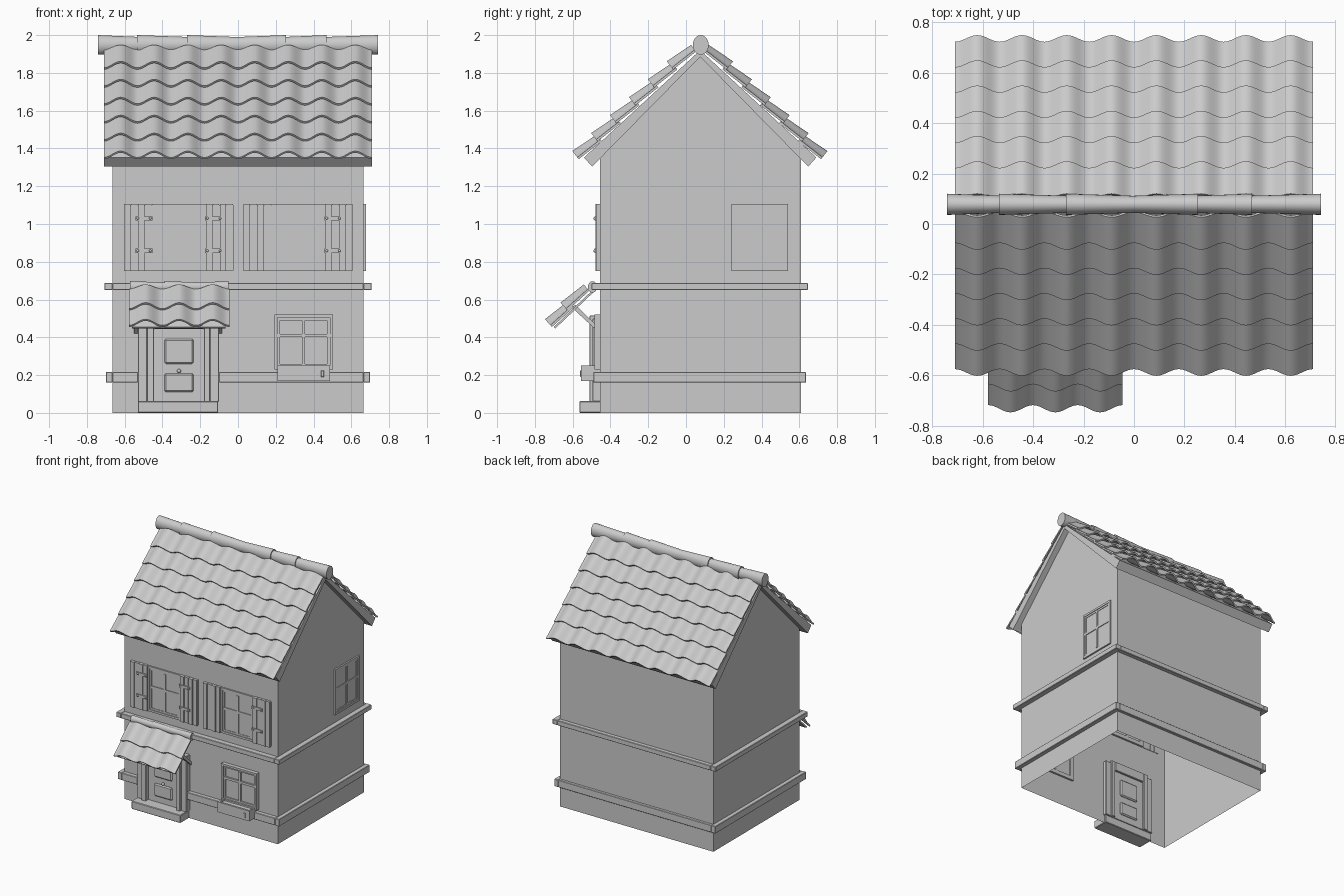
import bpy, bmesh, math
from mathutils import Matrix, Vector

if "Cube" in bpy.data.objects:
    bpy.data.objects.remove(bpy.data.objects["Cube"])

CY = 0.075                      # ridge line in y
WX, YF, YB = 0.665, -0.455, 0.61  # wall planes


def finish(name, bm, smooth=None):
    bmesh.ops.recalc_face_normals(bm, faces=bm.faces)
    me = bpy.data.meshes.new(name)
    bm.to_mesh(me)
    bm.free()
    if smooth:
        me.shade_smooth()
        me.set_sharp_from_angle(angle=math.radians(smooth))
    ob = bpy.data.objects.new(name, me)
    bpy.context.collection.objects.link(ob)
    return ob


def boxes(name, items, bevel=0.0, loc=(0, 0, 0), rz=0.0):
    """One object made of boxes given as x0, x1, y0, y1, z0, z1."""
    bm = bmesh.new()
    for x0, x1, y0, y1, z0, z1 in items:
        m = Matrix.Translation(((x0 + x1) / 2, (y0 + y1) / 2, (z0 + z1) / 2)) @ \
            Matrix.Diagonal((x1 - x0, y1 - y0, z1 - z0, 1))
        bmesh.ops.create_cube(bm, size=1, matrix=m)
    if bevel:
        bmesh.ops.bevel(bm, geom=bm.edges[:], offset=bevel, segments=1, affect='EDGES')
    ob = finish(name, bm)
    ob.location, ob.rotation_euler.z = loc, rz
    return ob


def prism(name, profile, x0, x1):
    """Extrude a closed y,z profile along x."""
    bm = bmesh.new()
    f = bm.faces.new([bm.verts.new((x0, y, z)) for y, z in profile])
    r = bmesh.ops.extrude_face_region(bm, geom=[f])
    bmesh.ops.translate(bm, vec=(x1 - x0, 0, 0),
                        verts=[v for v in r['geom'] if isinstance(v, bmesh.types.BMVert)])
    return finish(name, bm)


def tile_row(name, x0, cols, y, z, tilt, length=0.155, flip=False):
    """Wavy strip of roof tiles; y, z is the underside of its lower edge."""
    pitch, amp, thick, n = 0.1775, 0.043, 0.012, 14
    c, s = math.cos(tilt), math.sin(tilt)
    bm = bmesh.new()
    loops = []
    for i in range(cols * n + 1):
        wave = 0.5 - 0.5 * math.cos(2 * math.pi * i / n)
        loop = []
        for t, h in ((0, 0), (length, 0), (length, thick), (0, thick)):
            k = h + amp * wave * (1 - 0.25 * t / length)
            yy, zz = y + t * c - k * s, z + t * s + k * c
            loop.append(bm.verts.new((x0 + pitch * i / n, 2 * CY - 0.003 - yy if flip else yy, zz)))
        loops.append(loop)
    for a, b in zip(loops, loops[1:]):
        for j in range(4):
            bm.faces.new((a[j], a[j - 1], b[j - 1], b[j]))
    bm.faces.new(loops[0])
    bm.faces.new(loops[-1])
    return finish(name, bm, 40)


def ridge(name, spans, y, z, ry, rz, small=0.8):
    """Tapered ridge tiles; the first x of each span is the wide end."""
    bm = bmesh.new()
    for xa, xb in spans:
        m = Matrix.Translation(((xa + xb) / 2, y, z)) @ Matrix.Diagonal((1, ry, rz, 1)) \
            @ Matrix.Rotation(math.pi / 2 * (1 if xb > xa else -1), 4, 'Y')
        bmesh.ops.create_cone(bm, cap_ends=True, segments=24, radius1=1, radius2=small,
                              depth=abs(xb - xa), matrix=m)
    return finish(name, bm, 40)


def window(name, w, h, loc, rz=0.0, out=0.012, split=0.55):
    """Framed four-pane window, facing local -y, standing on loc."""
    a, b = w / 2, w / 2 - 0.016

    def ring(hw, z0, z1, t, d):
        return [(-hw, -hw + t, -d, 0.015, z0, z1), (hw - t, hw, -d, 0.015, z0, z1),
                (-hw + t, hw - t, -d, 0.015, z0, z0 + t), (-hw + t, hw - t, -d, 0.015, z1 - t, z1)]
    zs = h * split
    items = ring(a, 0, h, 0.016, out) + ring(b, 0.016, h - 0.016, 0.014, out * 0.6)
    items += [(-0.009, 0.009, -out * 0.8, 0.012, 0.03, h - 0.03),
              (-b, b, -out * 0.75, 0.012, zs - 0.009, zs + 0.009),
              (-b, b, -out * 0.3, 0.005, 0.02, h - 0.02)]
    return boxes(name, items, 0, loc, rz)


# walls: open-bottomed shell with gables
bm = bmesh.new()
prof = [(YF, 0), (YF, 1.385), (CY, 1.90), (YB, 1.385), (YB, 0)]
left, right = [[bm.verts.new((x, y, z)) for y, z in prof] for x in (-WX, WX)]
bm.faces.new(left)
bm.faces.new(right)
for i in (0, 3):
    bm.faces.new((left[i], left[i + 1], right[i + 1], right[i]))
finish("walls", bm)

# roof boards, thicker toward the eaves
for side, s in (("front", -1), ("back", 1)):
    prism("roof_board_" + side,
          [(CY, 1.92), (CY + s * 0.615, 1.352), (CY + s * 0.572, 1.304), (CY, 1.885)], -0.71, 0.71)

# main roof tiles
for k in range(6):
    for side in ("front", "back"):
        tile_row(f"roof_tiles_{side}_{k}", -0.71, 8, -0.568 + 0.1 * k, 1.343 + 0.095 * k,
                 math.radians(38), flip=side == "back")
ridge("ridge_tiles", [(-0.742, -0.51), (-0.535, -0.25), (-0.27, 0.0),
                      (0.254, -0.01), (0.468, 0.235), (0.742, 0.45)], 0.078, 1.948, 0.042, 0.052)

# wall bands
def band(name, x, y0, y1, z0, z1, front):
    boxes(name, [(-x, -WX, y0, y1, z0, z1), (WX, x, y0, y1, z0, z1), (-WX, WX, YB, y1, z0, z1)]
          + [(a, b, y0, YF, z0, z1) for a, b in front], 0.003)


band("upper_band", 0.708, -0.5, 0.645, 0.65, 0.688, [(-WX, WX)])
band("lower_band", 0.70, -0.49, 0.635, 0.16, 0.217, [(-WX, -0.53), (-0.1, WX)])

# windows
window("upper_window_left", 0.285, 0.355, (-0.313, YF, 0.75))
window("upper_window_right", 0.285, 0.355, (0.32, YF, 0.75))
window("side_window", 0.30, 0.355, (WX, 0.39, 0.75), math.pi / 2)
window("lower_window", 0.31, 0.29, (0.347, YF, 0.23), 0, 0.03, 0.62)


# shutters with strap hinges
def shutter(name, x0, hinge):
    w = 0.147
    p = w / 4
    boxes(name, [(x0 + i * p, x0 + (i + 1) * p - 0.003, YF - (0.02 if i % 2 else 0.024), YF + 0.004, 0.75, 1.107)
                 for i in range(4)] + [(x0, x0 + w, YF - 0.014, YF, 0.755, 1.10)])
    if hinge:
        a, b = (x0 + 0.06, x0 + w + 0.004) if hinge > 0 else (x0 - 0.004, x0 + w - 0.06)
        bm = bmesh.new()
        for z in (0.858, 1.03):
            bmesh.ops.create_cube(bm, size=1, matrix=Matrix.Translation(((a + b) / 2, YF - 0.025, z))
                                  @ Matrix.Diagonal((b - a, 0.008, 0.022, 1)))
            for x in (a + 0.012, b - 0.012):
                bmesh.ops.create_uvsphere(bm, u_segments=10, v_segments=6, radius=0.007,
                                          matrix=Matrix.Translation((x, YF - 0.029, z)))
        finish(name + "_hinges", bm, 40)


shutter("shutter_a", -0.603, 1)
shutter("shutter_b", -0.17, -1)
shutter("shutter_c", 0.03, 0)
shutter("shutter_d", 0.462, -1)

# planter under the lower window
boxes("planter", [(0.21, 0.487, -0.555, YF, 0.17, 0.182), (0.21, 0.487, -0.555, -0.54, 0.182, 0.25),
                  (0.21, 0.487, -0.47, YF, 0.182, 0.25), (0.21, 0.222, -0.54, -0.47, 0.182, 0.25),
                  (0.475, 0.487, -0.54, -0.47, 0.182, 0.25), (0.222, 0.475, -0.54, -0.47, 0.182, 0.235)])
boxes("planter_latch", [(0.44, 0.455, -0.56, -0.55, 0.19, 0.225)], 0.002)

# door, frame and step
boxes("door_frame", [(-0.53, -0.482, -0.495, -0.43, 0.06, 0.50), (-0.482, -0.445, -0.51, -0.42, 0.06, 0.515),
                     (-0.18, -0.148, -0.51, -0.42, 0.06, 0.515), (-0.148, -0.10, -0.495, -0.43, 0.06, 0.50),
                     (-0.445, -0.18, -0.51, -0.42, 0.445, 0.515)], 0.003)
boxes("door", [(-0.445, -0.18, -0.475, -0.435, 0.06, 0.445)])
boxes("door_panels", [(-0.39, -0.235, -0.487, -0.423, 0.26, 0.392),
                      (-0.39, -0.235, -0.487, -0.423, 0.11, 0.208)], 0.008)
bm = bmesh.new()
bmesh.ops.create_uvsphere(bm, u_segments=12, v_segments=8, radius=0.011,
                          matrix=Matrix.Translation((-0.312, -0.484, 0.222)))
finish("door_knob", bm, 40)
boxes("door_step", [(-0.53, -0.105, -0.565, -0.44, 0.0, 0.062)], 0.004)

# canopy over the door
for k in range(2):
    tile_row(f"canopy_tiles_{k}", -0.578, 3, -0.71 + 0.083 * k, 0.455 + 0.088 * k, math.radians(42))
prism("canopy_board", [(-0.692, 0.447), (-0.700, 0.455), (-0.486, 0.658), (-0.478, 0.650)], -0.56, -0.065)
ridge("canopy_ridge", [(-0.572, -0.38), (-0.39, -0.19), (-0.05, -0.205)], -0.495, 0.667, 0.024, 0.03)
for side, x in (("left", -0.55), ("right", -0.106)):
    prism("canopy_brace_" + side, [(-0.607, 0.56), (-0.585, 0.572), (-0.455, 0.445), (-0.455, 0.42)],
          x, x + 0.022)
